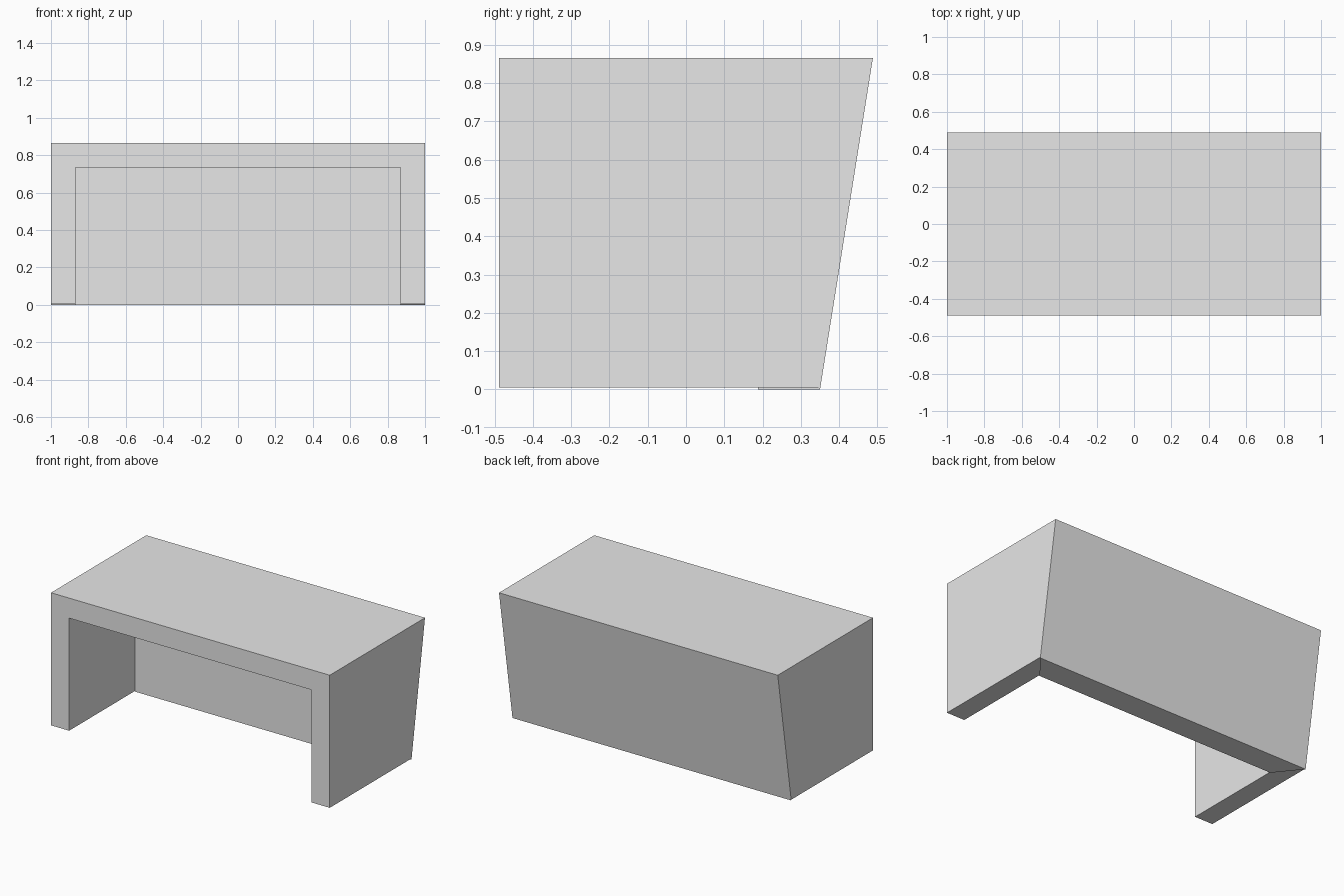
import bpy
import bmesh

cube = bpy.data.objects.get("Cube")
if cube:
    bpy.data.objects.remove(cube, do_unlink=True)

# Desk dimensions
HALF_WIDTH, INNER_HALF = 1.0, 0.87
HEIGHT, INNER_HEIGHT = 0.865, 0.735
FRONT, BACK_BOTTOM, BACK_TOP = -0.488, 0.35, 0.488
INNER_BACK = 0.188
FOOT = 0.005

grey = bpy.data.materials.new("plain_grey")
grey.use_nodes = True
grey.diffuse_color = (0.8, 0.8, 0.8, 1)
grey.node_tree.nodes["Principled BSDF"].inputs["Base Color"].default_value = (0.8, 0.8, 0.8, 1)


def back_at(z):
    """Depth of the sloping outer back face at a height."""
    return BACK_BOTTOM + (BACK_TOP - BACK_BOTTOM) * z / HEIGHT


def mitred_panel(name, outer, inner):
    """Solid panel joining an outer face to a smaller inner face."""
    bm = bmesh.new()
    a = [bm.verts.new(p) for p in outer]
    b = [bm.verts.new(p) for p in inner]
    bm.faces.new(a)
    bm.faces.new(b[::-1])
    for i in range(4):
        j = (i + 1) % 4
        bm.faces.new((a[j], a[i], b[i], b[j]))
    bmesh.ops.recalc_face_normals(bm, faces=bm.faces)
    mesh = bpy.data.meshes.new(name)
    bm.to_mesh(mesh)
    bm.free()
    mesh.materials.append(grey)
    obj = bpy.data.objects.new(name, mesh)
    bpy.context.collection.objects.link(obj)


def side_face(x, back, top):
    return [(x, FRONT, FOOT), (x, back(FOOT), FOOT),
            (x, back(top), top), (x, FRONT, top)]


def top_face(half, back, z):
    return [(-half, FRONT, z), (half, FRONT, z), (half, back, z), (-half, back, z)]


def back_face(half, back, top):
    return [(-half, back(0), 0), (half, back(0), 0),
            (half, back(top), top), (-half, back(top), top)]


def inner_back(z):
    return INNER_BACK


# Side panels
for name, s in (("left_side_panel", 1), ("right_side_panel", -1)):
    mitred_panel(name, side_face(s * HALF_WIDTH, back_at, HEIGHT),
                 side_face(s * INNER_HALF, inner_back, INNER_HEIGHT))

# Desk top
mitred_panel("desk_top", top_face(HALF_WIDTH, BACK_TOP, HEIGHT),
             top_face(INNER_HALF, INNER_BACK, INNER_HEIGHT))

# Sloping back panel
mitred_panel("back_panel", back_face(HALF_WIDTH, back_at, HEIGHT),
             back_face(INNER_HALF, inner_back, INNER_HEIGHT))
